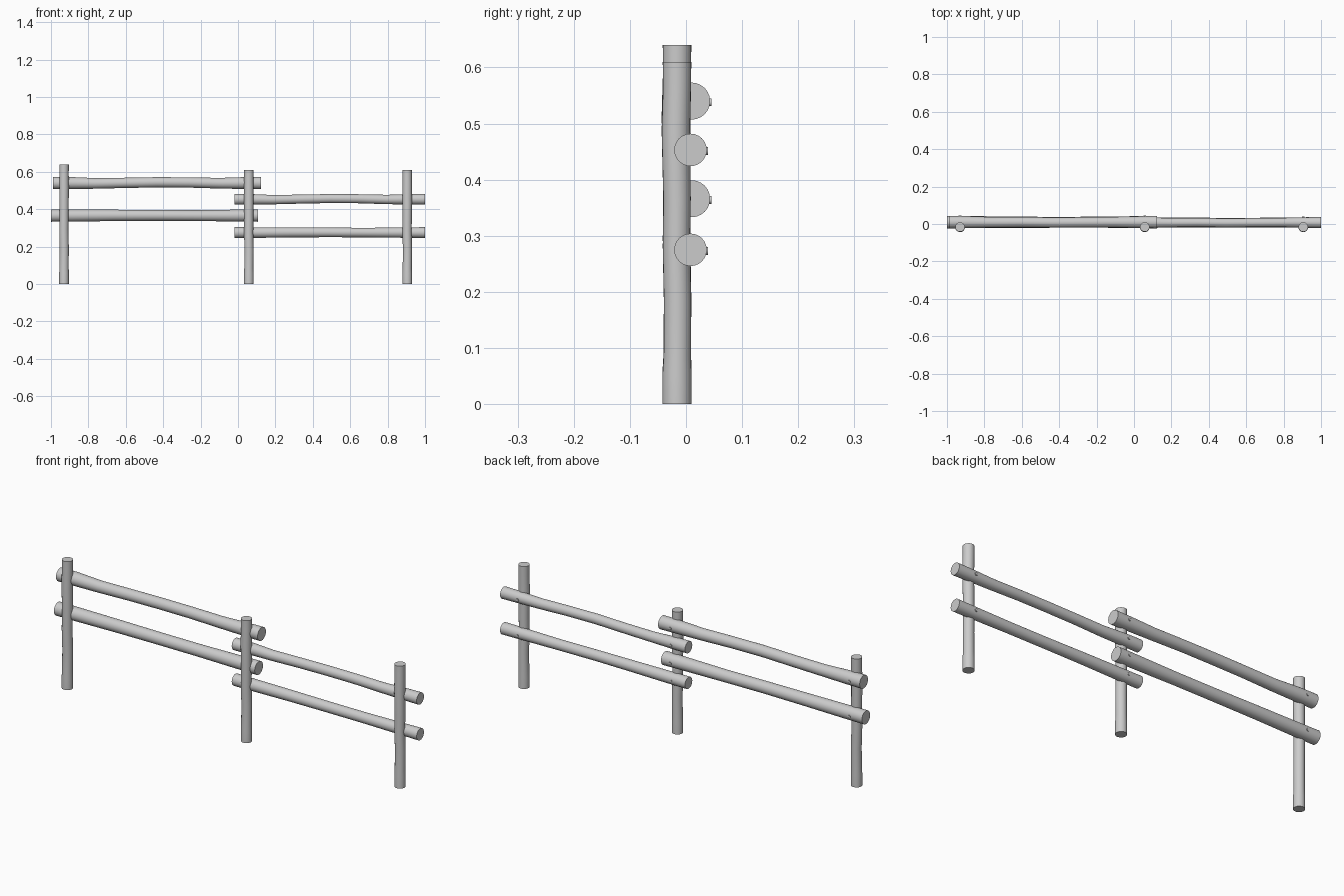
import bpy, bmesh
from math import cos, sin, tau
from mathutils import Vector

if "Cube" in bpy.data.objects:
    bpy.data.objects.remove(bpy.data.objects["Cube"])

SIDES = 24


def log(name, start, axis, u, v, rings):
    """Loft a slightly crooked log; rings are (distance, u offset, v offset, radius)."""
    bm = bmesh.new()
    loops = []
    for d, a, b, r in rings:
        c = start + axis * d + u * a + v * b
        loops.append([bm.verts.new(c + u * r * cos(tau * i / SIDES) + v * r * sin(tau * i / SIDES))
                      for i in range(SIDES)])
    for lo, hi in zip(loops, loops[1:]):
        for i in range(SIDES):
            j = (i + 1) % SIDES
            bm.faces.new((lo[i], lo[j], hi[j], hi[i]))
    bm.faces.new(loops[0][::-1])
    bm.faces.new(loops[-1])
    bmesh.ops.recalc_face_normals(bm, faces=bm.faces)
    mesh = bpy.data.meshes.new(name)
    bm.to_mesh(mesh)
    bm.free()
    ob = bpy.data.objects.new(name, mesh)
    bpy.context.collection.objects.link(ob)
    bpy.ops.object.select_all(action='DESELECT')
    ob.select_set(True)
    bpy.context.view_layer.objects.active = ob
    bpy.ops.object.shade_smooth_by_angle(angle=0.6)
    return ob


X, Y, Z = Vector((1, 0, 0)), Vector((0, 1, 0)), Vector((0, 0, 1))

# Upright posts: fraction of height, x bend, y bend, radius
post_shape = [(0, 0, 0, .026), (.09, 0, 0, .026), (.14, 0, .0005, .0245), (.3, .001, .001, .0245),
              (.46, -.001, -.001, .0245), (.6, 0, 0, .0245), (.8, 0, -.002, .0255),
              (.93, 0, 0, .025), (1, 0, 0, .0255)]
posts = {"left": (-0.93, 0.64), "middle": (0.058, 0.61), "right": (0.905, 0.61)}
for side, (x, h) in posts.items():
    log(f"{side}_post", Vector((x, -0.016, 0)), Z, X, Y,
        [(f * h, a, b, r) for f, a, b, r in post_shape])

# Horizontal rails: fraction of length, y bend, z bend, radius scale
wavy = [(0, 0, 0, 1), (.08, 0, 0, .98), (.2, -.001, -.002, .86), (.35, 0, .001, .83),
        (.5, -.002, .004, .83), (.65, -.001, .003, .83), (.8, 0, -.001, .86), (.92, 0, 0, .96), (1, 0, 0, 1)]
plain = [(0, 0, 0, 1), (.1, 0, 0, .98), (.3, 0, .001, .92), (.5, -.001, .001, .88),
         (.7, 0, 0, .88), (.9, 0, 0, .96), (1, 0, 0, 1)]
rails = [("upper_left_rail", -0.988, 0.124, 0.010, 0.540, 0.033, wavy, ("left", "middle")),
         ("lower_left_rail", -1.0, 0.108, 0.010, 0.366, 0.033, plain, ("left", "middle")),
         ("upper_right_rail", -0.02, 1.0, 0.008, 0.453, 0.029, wavy, ("middle", "right")),
         ("lower_right_rail", -0.02, 1.0, 0.008, 0.275, 0.029, plain, ("middle", "right"))]
for name, x0, x1, y, z, r, shape, ends in rails:
    log(name, Vector((x0, y, z)), X, Y, Z,
        [(f * (x1 - x0), a, b, r * s) for f, a, b, s in shape])
    # Nail heads on the back, where the rail crosses each post
    for side in ends:
        log(f"{name}_{side}_nail", Vector((posts[side][0], y, z - 0.002)), Y, Z, X,
            [(0, 0, 0, .007), (r + .002, 0, 0, .007)])
